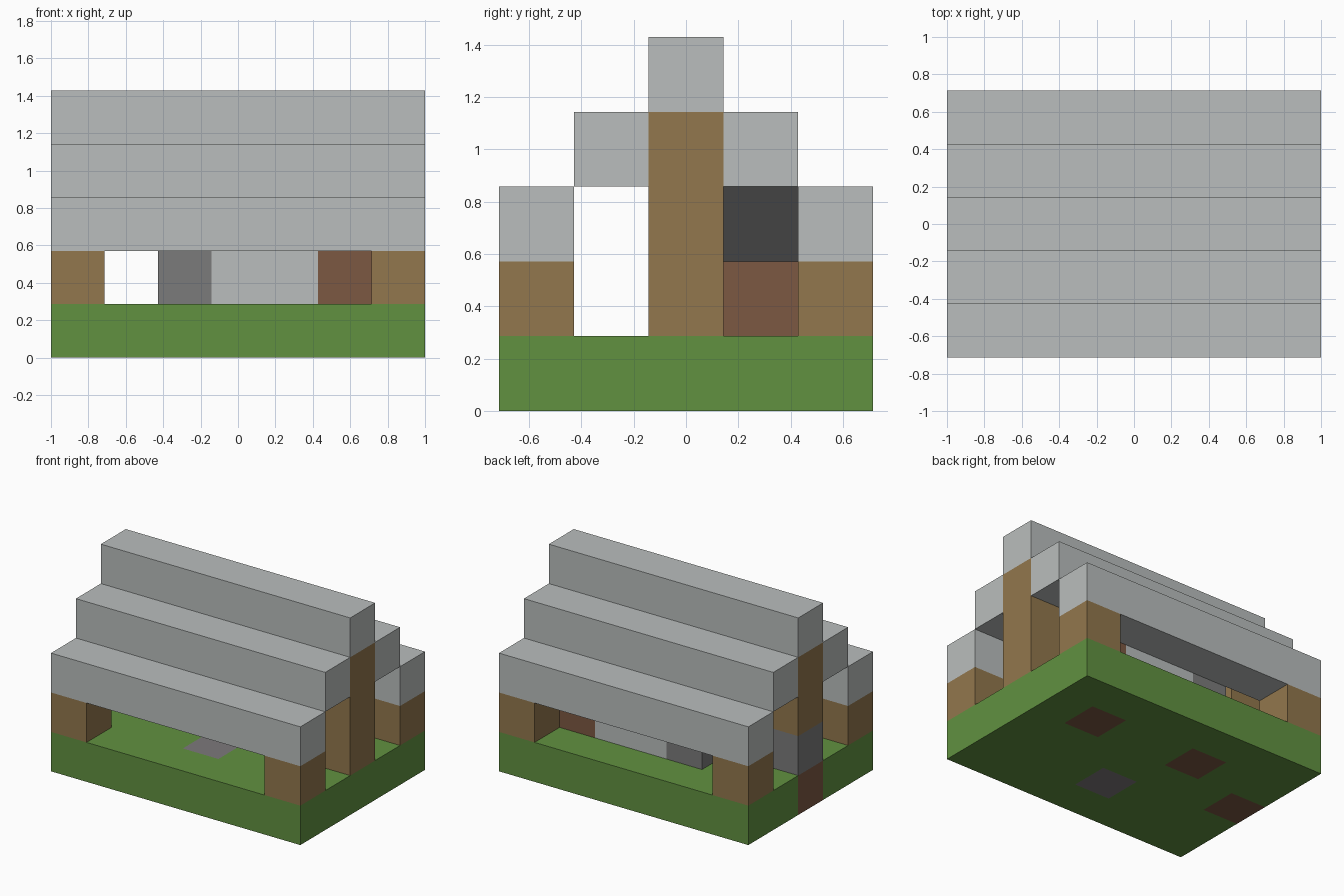
import bpy
import bmesh
from math import floor
from mathutils import Vector

U = 2 / 7                       # edge of one block
NX, NY = 7, 5                   # blocks along x and y

default = bpy.data.objects.get("Cube")
if default:
    bpy.data.objects.remove(default, do_unlink=True)


def material(name, hex_colour):
    def linear(c):
        c /= 255
        return c / 12.92 if c <= 0.04045 else ((c + 0.055) / 1.055) ** 2.4
    rgb = [linear(c) for c in bytes.fromhex(hex_colour)]
    mat = bpy.data.materials.new(name)
    mat.use_nodes = True
    mat.diffuse_color = (*rgb, 1)
    mat.node_tree.nodes["Principled BSDF"].inputs["Base Color"].default_value = (*rgb, 1)
    return mat


grass = material("grass_green", "619140")
dirt = material("dirt_brown", "7C5842")
gravel = material("gravel_grey", "7D797C")
stone = material("stone_grey", "7B7B7B")
slab = material("light_grey", "BABEBD")
wood = material("wood_brown", "92774D")
iron = material("dark_iron", "444444")


def add_object(name, bm, mats):
    bmesh.ops.recalc_face_normals(bm, faces=bm.faces)
    mesh = bpy.data.meshes.new(name)
    bm.to_mesh(mesh)
    bm.free()
    for m in mats:
        mesh.materials.append(m)
    obj = bpy.data.objects.new(name, mesh)
    bpy.context.collection.objects.link(obj)
    return obj


def block(name, cell, mat, size=(1, 1, 1)):
    """Box starting at a block cell and spanning a number of blocks."""
    bm = bmesh.new()
    bmesh.ops.create_cube(bm, size=1)
    for v in bm.verts:
        p = [cell[i] + size[i] * (v.co[i] + 0.5) for i in range(3)]
        v.co = Vector((p[0] - NX / 2, p[1] - NY / 2, p[2])) * U
    return add_object(name, bm, [mat])


# Ground: one layer of blocks, with a few cells of dirt and gravel
patches = {(0, 2): 1, (2, 3): 1, (5, 3): 1, (3, 1): 2}
bm = bmesh.new()
bmesh.ops.create_grid(bm, x_segments=NX, y_segments=NY, size=0.5)
for v in bm.verts:
    v.co = Vector((v.co.x * NX * U, v.co.y * NY * U, 0))
top = bmesh.ops.extrude_face_region(bm, geom=bm.faces[:], use_keep_orig=True)["geom"]
bmesh.ops.translate(bm, vec=(0, 0, U),
                    verts=[g for g in top if isinstance(g, bmesh.types.BMVert)])
bmesh.ops.recalc_face_normals(bm, faces=bm.faces)
for f in bm.faces:
    c = (f.calc_center_median() - f.normal * U * 0.3) / U
    f.material_index = patches.get((floor(c.x + NX / 2), floor(c.y + NY / 2)), 0)
add_object("ground", bm, [grass, dirt, gravel])

# Corner posts
for x, side in ((0, "right"), (NX - 1, "left")):
    for y, end in ((0, "front"), (NY - 1, "back")):
        block(f"{end}_{side}_post", (x, y, 1), wood)

# Gable posts
block("left_gable_post", (6, 2, 1), wood, (1, 1, 3))
block("right_gable_post", (0, 2, 2), wood, (1, 1, 2))
block("right_gable_footing", (0, 2, 1), stone)

# Stepped roof
for y in range(NY):
    block(f"roof_step_{y + 1}", (0, y, 4 - abs(y - 2)), slab, (NX, 1, 1))

# Workbench row under the back of the roof
block("stone_block", (2, 3, 1), stone)
block("bench", (3, 3, 1), slab, (2, 1, 1))
block("dirt_block", (5, 3, 1), dirt)
block("anvil", (4, 3, 2), iron)
